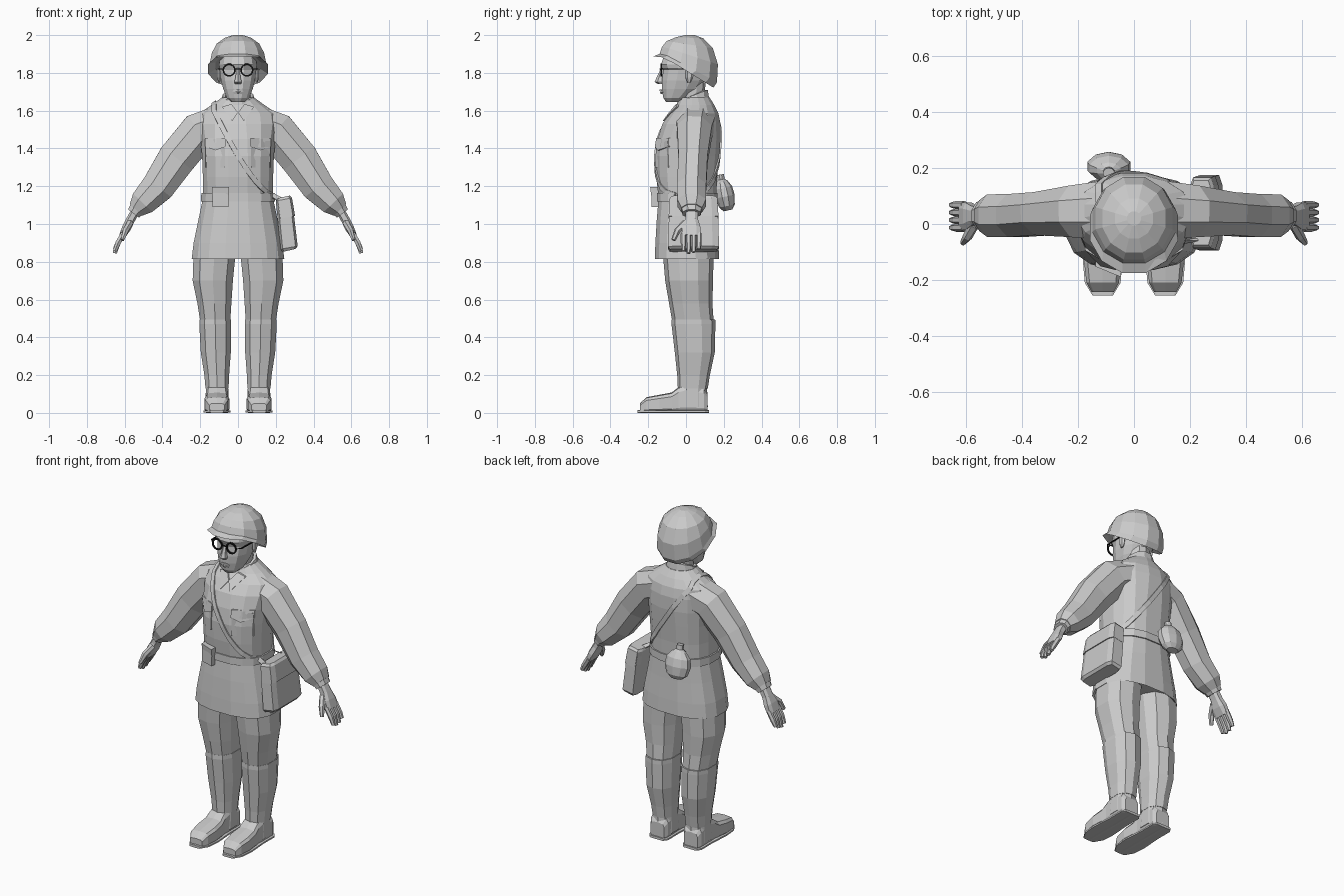
import bpy, bmesh, math
from mathutils import Vector
from mathutils.bvhtree import BVHTree


def material(name, v):
    m = bpy.data.materials.new(name)
    m.diffuse_color = (v, v, v, 1)
    return m


grey = material("plain grey", 0.6)
black = material("spectacle black", 0.01)


def finish(name, bm, mat=None):
    bmesh.ops.recalc_face_normals(bm, faces=bm.faces)
    me = bpy.data.meshes.new(name)
    bm.to_mesh(me)
    bm.free()
    me.materials.append(mat or grey)
    ob = bpy.data.objects.new(name, me)
    bpy.context.collection.objects.link(ob)
    return ob


def unit_ring(n, p=2.0):
    """Rounded outline that fills the square from -1 to 1."""
    pts = []
    for i in range(n):
        a = 2 * math.pi * (i + 0.5) / n
        c, s = math.cos(a), math.sin(a)
        pts.append((math.copysign(abs(c) ** (2 / p), c), math.copysign(abs(s) ** (2 / p), s)))
    m = max(abs(q[0]) for q in pts)
    return [(u / m, v / m) for u, v in pts]


def loft(name, rings, closed=False, mat=None):
    bm = bmesh.new()
    vs = [[bm.verts.new(p) for p in r] for r in rings]
    n = len(vs[0])
    for a, b in zip(vs, vs[1:] + (vs[:1] if closed else [])):
        for i in range(n):
            bm.faces.new((a[i], a[(i + 1) % n], b[(i + 1) % n], b[i]))
    if not closed:
        bm.faces.new(vs[0])
        bm.faces.new(vs[-1])
    return finish(name, bm, mat)


def stack(name, rows, n=12, p=2.0, cx=0.0):
    """Level rings given as z, half width, front y, back y, optional squareness."""
    return loft(name, [[(cx + u * r[1], (r[2] + r[3]) / 2 + v * (r[3] - r[2]) / 2, r[0])
                        for u, v in unit_ring(n, r[4] if len(r) > 4 else p)] for r in rows])


def limb(name, path, n=8, p=2.0, mat=None):
    """Rings square to a path of x, y, z, half thickness, half depth."""
    c = [Vector(q[:3]) for q in path]
    rings = []
    for i, q in enumerate(path):
        t = (c[min(i + 1, len(c) - 1)] - c[max(i - 1, 0)]).normalized()
        y = Vector((0, 1, 0)) if abs(t.y) < 0.95 else Vector((1, 0, 0))
        v = (y - t * y.dot(t)).normalized()
        w = t.cross(v)
        rings.append([c[i] + w * (a * q[3]) + v * (b * q[4]) for a, b in unit_ring(n, p)])
    return loft(name, rings, False, mat)


# tunic with flared skirt
torso = stack("tunic", [
    (0.84, 0.21, -0.14, 0.15), (0.815, 0.245, -0.165, 0.175), (0.9, 0.235, -0.162, 0.172),
    (1.02, 0.21, -0.155, 0.165), (1.14, 0.185, -0.145, 0.16), (1.25, 0.186, -0.158, 0.165),
    (1.36, 0.19, -0.162, 0.175), (1.45, 0.2, -0.15, 0.183, 2.3), (1.53, 0.215, -0.125, 0.183, 2),
    (1.585, 0.205, -0.085, 0.172, 2), (1.63, 0.14, -0.048, 0.15, 2), (1.67, 0.085, -0.03, 0.125, 2)], 16, 2.5)
tree = BVHTree.FromPolygons([v.co for v in torso.data.vertices], [tuple(p.vertices) for p in torso.data.polygons])
stack("belt", [(1.12, 0.196, -0.154, 0.168), (1.165, 0.194, -0.154, 0.168)], 16, 2.5)

# collar ring sloping down to the front
col = []
for w, d, lift in ((0.097, 0.09, -0.035), (0.08, 0.08, 0.025), (0.065, 0.062, 0.025), (0.07, 0.068, -0.035)):
    col.append([(u * w, 0.035 + v * d, 1.655 + lift + v * 0.03) for u, v in unit_ring(12)])
loft("collar", col, True)
stack("neck", [(1.58, 0.06, -0.03, 0.1), (1.66, 0.058, -0.03, 0.095), (1.75, 0.06, -0.03, 0.1)], 10)


def project(x, z, off):
    hit = tree.ray_cast(Vector((x, -1, z)), Vector((0, 1, 0)))[0]
    return (x, (hit.y if hit else -0.05) - off, z)


def plate(name, pts, off):
    return loft(name, [[project(x, z, off) for x, z in pts], [project(x, z, -0.012) for x, z in pts]])


# lapels, breast pockets and belt pouch
for s, side in ((-1, "right"), (1, "left")):
    plate(side + "_lapel", [(0, 1.59), (s * 0.035, 1.635), (s * 0.085, 1.62), (s * 0.03, 1.545)], 0.01)
    plate(side + "_pocket", [(s * 0.068, 1.3), (s * 0.172, 1.3), (s * 0.172, 1.44), (s * 0.068, 1.44)], 0.01)
    plate(side + "_pocket_flap", [(s * 0.065, 1.455), (s * 0.176, 1.455), (s * 0.176, 1.41),
                                  (s * 0.12, 1.39), (s * 0.065, 1.41)], 0.014)
plate("belt_pouch", [(-0.135, 1.09), (-0.05, 1.09), (-0.05, 1.19), (-0.135, 1.19)], 0.033)
plate("pouch_flap", [(-0.138, 1.15), (-0.047, 1.15), (-0.047, 1.195), (-0.138, 1.195)], 0.038)

# shoulder strap laid over the tunic, sagging at the front
route = []
for i in range(12):
    k = i / 11
    route.append(((0.175 - 0.3 * k, -1, 1.155 + 0.44 * k ** 1.4), (0, 1, 0)))
for y in (-0.01, 0.05, 0.11):
    route.append(((-0.125, y, 3), (0, 0, -1)))
for i in range(12):
    k = i / 11
    route.append(((-0.125 + 0.3 * k, 1, 1.595 - 0.44 * k), (0, -1, 0)))
path = []
for o, d in route:
    h, nrm, _, _ = tree.ray_cast(Vector(o), Vector(d))
    if h:
        if nrm.dot(Vector(d)) > 0:
            nrm = -nrm
        path.append((h + nrm * 0.003, nrm))
path = [(Vector((0.24, -0.06, 1.12)), Vector((0.5, -0.8, 0)))] + path + \
       [(Vector((0.24, 0.12, 1.12)), Vector((0.5, 0.8, 0)))]
rings = []
for i, (c, nrm) in enumerate(path):
    t = (path[min(i + 1, len(path) - 1)][0] - path[max(i - 1, 0)][0]).normalized()
    w = t.cross(nrm).normalized()
    rings.append([c + w * (u * 0.013) + nrm * (v * 0.005) for u, v in unit_ring(4)])
loft("shoulder_strap", rings)


# satchel leaning outwards on the hip
def satchel(name, rows):
    loft(name, [[((a + b) / 2 + u * (b - a) / 2, (f + k) / 2 + v * (k - f) / 2, z + u * 0.008)
                 for u, v in unit_ring(8, 6)] for z, a, b, f, k in rows])


satchel("satchel", [(0.86, 0.235, 0.305, -0.085, 0.165), (0.875, 0.225, 0.316, -0.095, 0.175),
                    (1.05, 0.208, 0.295, -0.09, 0.17), (1.13, 0.2, 0.278, -0.08, 0.16)])
satchel("satchel_flap", [(1.035, 0.213, 0.302, -0.092, 0.172), (1.13, 0.2, 0.286, -0.086, 0.166),
                         (1.143, 0.205, 0.275, -0.075, 0.155)])

# canteen hung on the back of the belt
limb("canteen", [(-0.09, 0.222, 1.072, 0.035, 0.022), (-0.09, 0.217, 1.095, 0.063, 0.04),
                 (-0.09, 0.207, 1.145, 0.077, 0.049), (-0.09, 0.198, 1.19, 0.07, 0.045),
                 (-0.09, 0.19, 1.222, 0.042, 0.03), (-0.09, 0.186, 1.235, 0.02, 0.018),
                 (-0.09, 0.182, 1.262, 0.02, 0.018)], 10)

# arms, hands, legs and boots
for s, side in ((-1, "right"), (1, "left")):
    def arm(name, rows, n=8, p=2.0):
        limb(side + name, [(s * r[0],) + r[1:] for r in rows], n, p)

    arm("_sleeve", [(0.09, 0.05, 1.535, 0.095, 0.105), (0.205, 0.045, 1.49, 0.103, 0.092),
                    (0.325, 0.037, 1.345, 0.1, 0.077), (0.425, 0.03, 1.195, 0.087, 0.077),
                    (0.505, 0.03, 1.112, 0.07, 0.076), (0.54, 0.03, 1.075, 0.045, 0.055)])
    arm("_cuff", [(0.53, 0.03, 1.085, 0.044, 0.054), (0.553, 0.03, 1.055, 0.036, 0.048)])
    arm("_palm", [(0.545, 0.03, 1.065, 0.023, 0.032), (0.57, 0.03, 1.02, 0.023, 0.034),
                  (0.59, 0.028, 0.98, 0.024, 0.048), (0.613, 0.027, 0.935, 0.017, 0.051)], 8, 3)
    for i in range(4):
        y = -0.013 + i * 0.027
        drop = (0.012, 0, 0.006, 0.022)[i]
        arm("_finger_%d" % (i + 1), [(0.606, y, 0.95, 0.014, 0.013), (0.635, y, 0.9, 0.014, 0.013),
                                     (0.652, y, 0.845 + drop, 0.01, 0.009)], 6)
    arm("_thumb", [(0.572, 0.0, 1.005, 0.016, 0.02), (0.595, -0.045, 0.965, 0.015, 0.015),
                   (0.612, -0.067, 0.915, 0.009, 0.01)], 6)

    def leg(name, rows, n=10, p=2.4):
        loft(side + name, [[(s * (a + b) / 2 + u * (b - a) / 2, (f + k) / 2 + v * (k - f) / 2, z)
                            for u, v in unit_ring(n, p)] for z, a, b, f, k in rows])

    leg("_trouser", [(0.95, 0.0, 0.2, -0.11, 0.13), (0.82, 0.015, 0.236, -0.115, 0.14),
                     (0.7, 0.027, 0.24, -0.105, 0.138), (0.58, 0.035, 0.215, -0.085, 0.135),
                     (0.47, 0.042, 0.198, -0.066, 0.143)])
    leg("_puttee", [(0.495, 0.038, 0.204, -0.071, 0.15), (0.47, 0.036, 0.205, -0.072, 0.151),
                    (0.32, 0.038, 0.197, -0.055, 0.148), (0.2, 0.047, 0.178, -0.043, 0.123),
                    (0.13, 0.05, 0.172, -0.04, 0.112)])
    leg("_ankle", [(0.15, 0.052, 0.17, -0.035, 0.108), (0.03, 0.05, 0.172, -0.05, 0.112)])

    def shoe(name, rows):
        loft(side + name, [[(s * 0.112 + u * w, y, h / 2 + v * h / 2) for u, v in unit_ring(10, 4.5)]
                           for y, w, h in rows])

    shoe("_boot", [(0.115, 0.045, 0.1), (0.095, 0.058, 0.13), (0.0, 0.058, 0.15), (-0.04, 0.056, 0.135),
                   (-0.075, 0.06, 0.107), (-0.14, 0.066, 0.095), (-0.21, 0.058, 0.082), (-0.243, 0.04, 0.05)])
    shoe("_sole", [(0.122, 0.048, 0.015), (0.1, 0.063, 0.015), (0.0, 0.062, 0.015),
                   (-0.13, 0.071, 0.015), (-0.21, 0.064, 0.015), (-0.256, 0.036, 0.015)])

# head and facial features
stack("head", [(1.645, 0.035, -0.105, -0.02), (1.668, 0.06, -0.12, 0.01), (1.715, 0.078, -0.128, 0.07),
               (1.76, 0.09, -0.128, 0.1), (1.815, 0.097, -0.12, 0.115), (1.845, 0.1, -0.132, 0.118),
               (1.91, 0.09, -0.11, 0.12)], 12, 2.3)
stack("nose", [(1.74, 0.016, -0.145, -0.11), (1.752, 0.02, -0.162, -0.11), (1.775, 0.013, -0.153, -0.11),
               (1.825, 0.009, -0.131, -0.11)], 6)
stack("upper_lip", [(1.702, 0.03, -0.136, -0.1), (1.712, 0.018, -0.138, -0.1)], 6)
stack("lower_lip", [(1.688, 0.02, -0.132, -0.1), (1.7, 0.028, -0.135, -0.1)], 6)

# round spectacles and ears
for s, side in ((-1, "right"), (1, "left")):
    c = Vector((s * 0.047, -0.131, 1.815))
    rings = []
    for i in range(14):
        a = 2 * math.pi * i / 14
        d = Vector((math.cos(a), 0, math.sin(a)))
        rings.append([c + d * (0.031 + u * 0.004) + Vector((0, v * 0.004, 0)) for u, v in unit_ring(4)])
    loft(side + "_lens_rim", rings, True, black)
    limb(side + "_temple", [(s * 0.079, -0.131, 1.82, 0.003, 0.003), (s * 0.1, -0.11, 1.82, 0.003, 0.003),
                            (s * 0.104, 0.01, 1.82, 0.003, 0.003)], 4, 2, black)
    stack(side + "_ear", [(1.75, 0.005, 0.008, 0.025), (1.775, 0.01, 0.0, 0.035), (1.82, 0.01, 0.0, 0.04)],
          6, 2, s * 0.1)
limb("spectacle_bridge", [(-0.017, -0.136, 1.82, 0.003, 0.003), (0.017, -0.136, 1.82, 0.003, 0.003)], 4, 2, black)

# helmet with sloping brim
rings = []
for f, w, cy, d in ((0.16, 0.118, 0.005, 0.128), (0.0, 0.158, -0.015, 0.16), (0.14, 0.149, 0.012, 0.152),
                    (0.47, 0.138, 0.021, 0.148), (0.75, 0.113, 0.02, 0.122), (0.93, 0.068, 0.02, 0.072),
                    (1.0, 0.025, 0.02, 0.025)):
    ring = []
    for u, v in unit_ring(12):
        y = cy + v * d
        z0 = min(1.812 - 0.62 * y, 1.882 - 0.06 * (y + 0.1))
        ring.append((u * w, y, z0 + f * (2.0 - z0)))
    rings.append(ring)
loft("helmet", rings)
